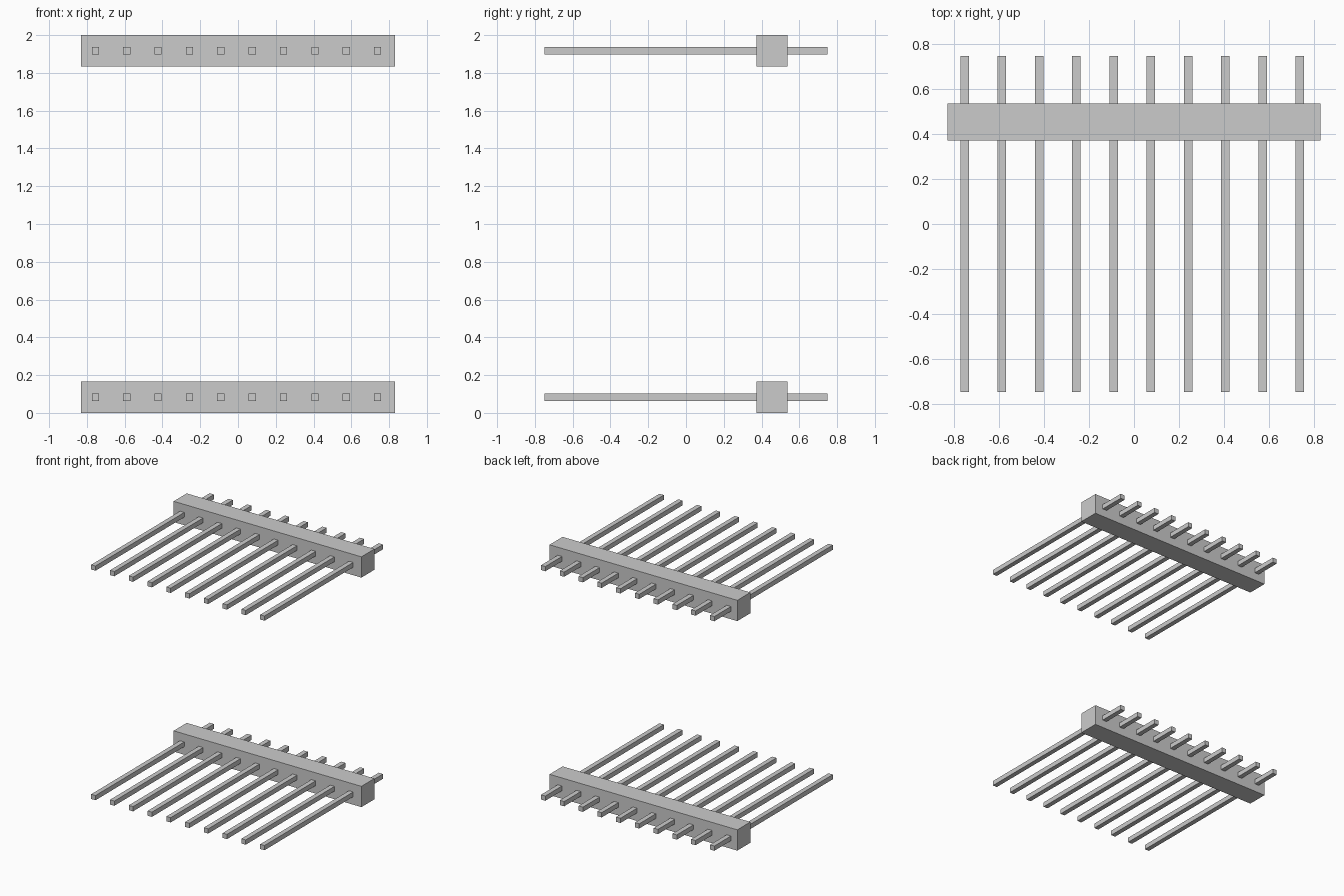
import bpy
import bmesh
from mathutils import Matrix, Vector

if "Cube" in bpy.data.objects:
    bpy.data.objects.remove(bpy.data.objects["Cube"])

PITCH = 0.166      # pin spacing, also the housing thickness
PIN = 0.038        # square pin width
PIN_COUNT = 10


def box(name, center, size):
    bm = bmesh.new()
    matrix = Matrix.Translation(center) @ Matrix.Diagonal(Vector(size)).to_4x4()
    bmesh.ops.create_cube(bm, size=1, matrix=matrix)
    mesh = bpy.data.meshes.new(name)
    bm.to_mesh(mesh)
    bm.free()
    obj = bpy.data.objects.new(name, mesh)
    bpy.context.collection.objects.link(obj)
    return obj


# Two identical pin headers, one at the bottom and one at the top
for level, z in (("lower", PITCH / 2), ("upper", 2 - PITCH / 2)):
    # Long housing bar
    box(f"{level}_housing", (0, 0.455, z), (PITCH * 10, 0.165, PITCH))
    # Row of square pins running through the housing
    for i in range(PIN_COUNT):
        x = -0.008 + (i - (PIN_COUNT - 1) / 2) * PITCH
        box(f"{level}_pin_{i + 1}", (x, 0, z), (PIN, 1.496, PIN))
